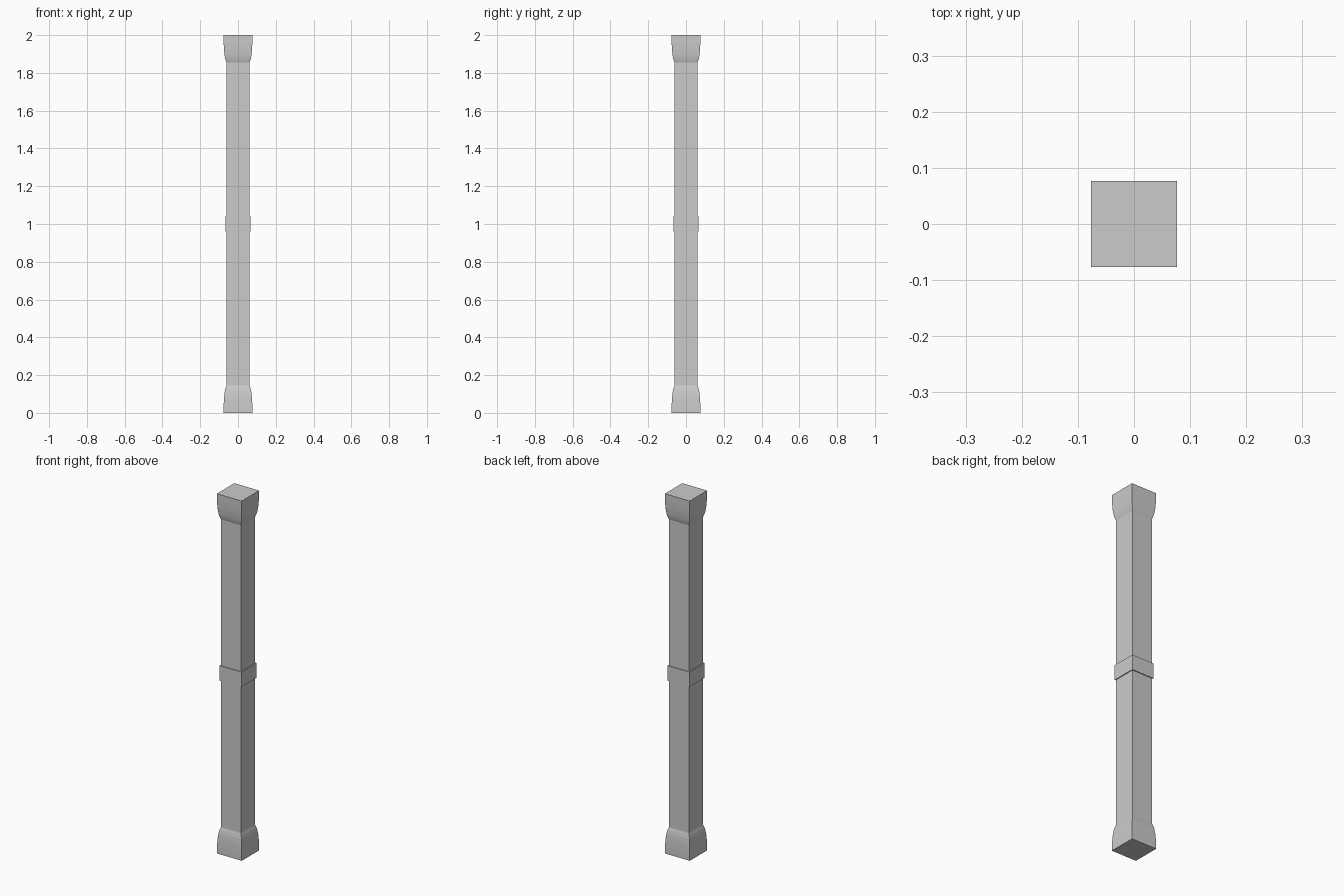
import bpy, bmesh

if "Cube" in bpy.data.objects:
    bpy.data.objects.remove(bpy.data.objects["Cube"])


def square_loft(name, profile, cap_start=False):
    """Sweep a (half_width, z) profile around a square plan."""
    bm = bmesh.new()
    rings = [[bm.verts.new((sx * h, sy * h, z))
              for sx, sy in ((-1, -1), (1, -1), (1, 1), (-1, 1))]
             for h, z in profile]
    for a, b in zip(rings, rings[1:]):
        for i in range(4):
            j = (i + 1) % 4
            bm.faces.new((a[i], a[j], b[j], b[i]))
    if cap_start:
        bm.faces.new(rings[0][::-1])
    mesh = bpy.data.meshes.new(name)
    # mirrored (downward) profiles need their winding flipped
    if profile[-1][1] < profile[0][1]:
        bmesh.ops.reverse_faces(bm, faces=bm.faces[:])
    bm.to_mesh(mesh)
    bm.free()
    obj = bpy.data.objects.new(name, mesh)
    bpy.context.collection.objects.link(obj)
    return obj


# flared foot, and the same profile upside down as the capital
flare = [(0.0765, 0), (0.076, 0.04), (0.0745, 0.075), (0.072, 0.1),
         (0.0695, 0.117), (0.066, 0.132), (0.062, 0.144)]
square_loft("base", flare, cap_start=True)
square_loft("capital", [(h, 2 - z) for h, z in flare], cap_start=True)

# plain square shaft
square_loft("shaft", [(0.062, 0.144), (0.062, 1.856)])

# raised band around the middle
square_loft("middle_band", [(0.062, 0.96), (0.067, 0.96),
                            (0.067, 1.043), (0.062, 1.043)])
